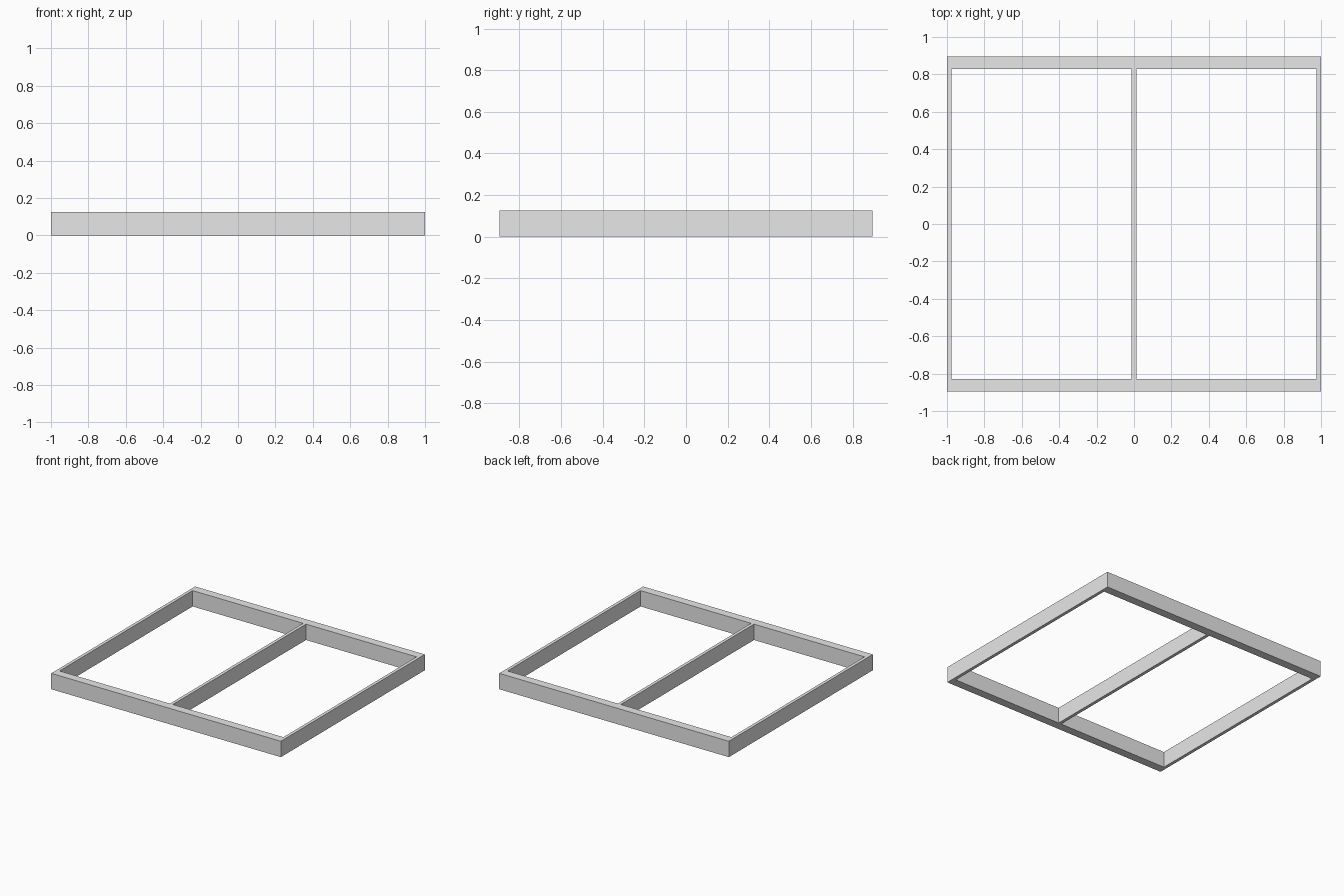
import bpy

cube = bpy.data.objects.get("Cube")
if cube:
    bpy.data.objects.remove(cube, do_unlink=True)

# Overall frame and board sizes
HALF_X, HALF_Y, HEIGHT = 1.0, 0.895, 0.125
RAIL_DEPTH, BOARD = 0.067, 0.025
INNER_Y = HALF_Y - RAIL_DEPTH

grey = bpy.data.materials.new("light_grey")
grey.use_nodes = True
colour = (0.8, 0.8, 0.8, 1)
grey.diffuse_color = colour
grey.node_tree.nodes["Principled BSDF"].inputs["Base Color"].default_value = colour


def board(name, x, y, width, depth):
    """Upright board standing on the ground, centred at x, y."""
    bpy.ops.mesh.primitive_cube_add(size=1, location=(x, y, HEIGHT / 2))
    obj = bpy.context.object
    obj.name = name
    obj.scale = (width, depth, HEIGHT)
    bpy.ops.object.transform_apply(location=False, rotation=False, scale=True)
    obj.data.materials.append(grey)


# Thick front and back rails spanning the full width
for name, side in (("front_rail", -1), ("back_rail", 1)):
    board(name, 0, side * (HALF_Y - RAIL_DEPTH / 2), 2 * HALF_X, RAIL_DEPTH)

# Thin side boards and centre divider between the rails
side_x = HALF_X - BOARD / 2
for name, x in (("right_side", -side_x), ("centre_divider", 0), ("left_side", side_x)):
    board(name, x, 0, BOARD, 2 * INNER_Y)
